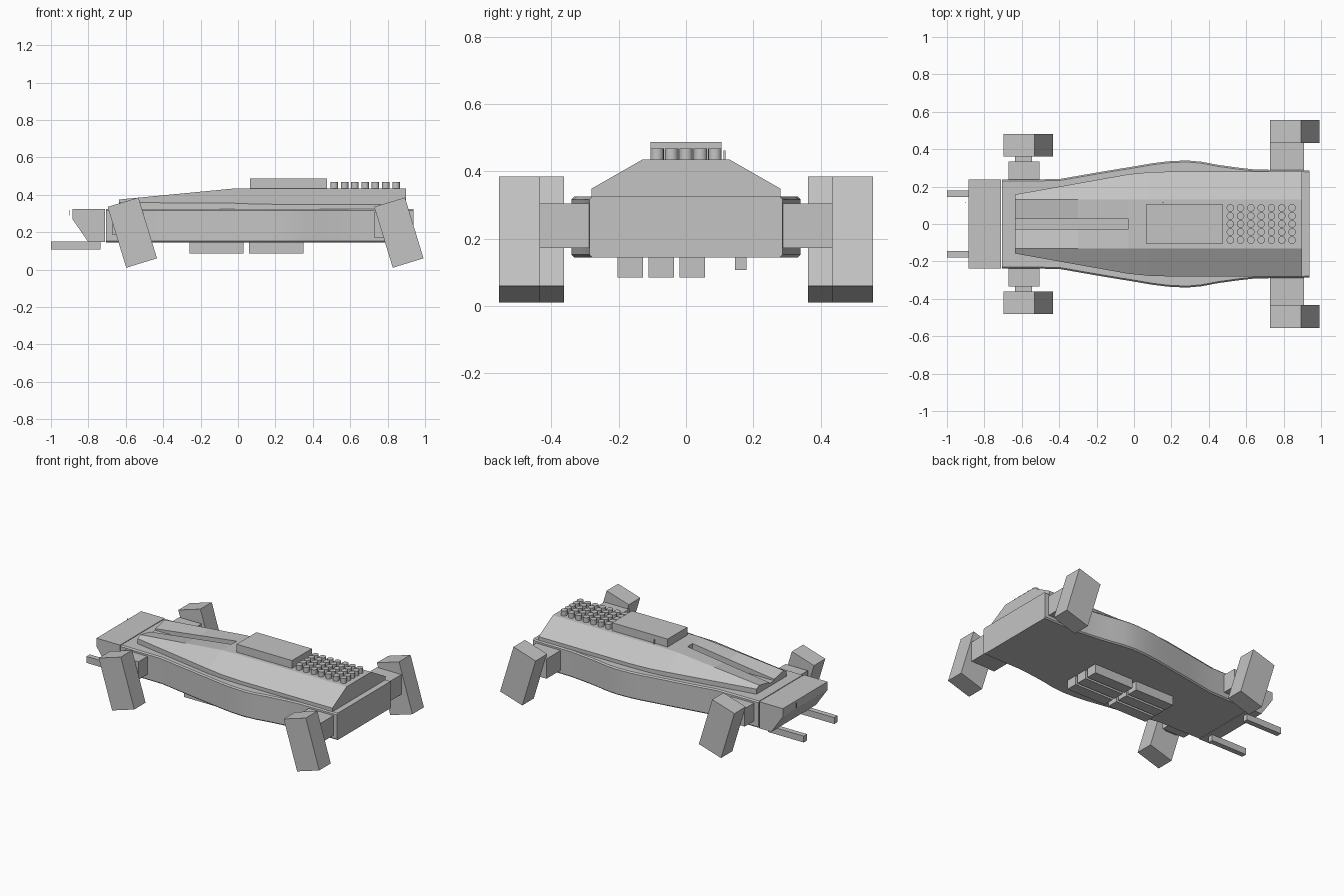
import bpy, bmesh, math
from mathutils import Matrix

if "Cube" in bpy.data.objects:
    bpy.data.objects.remove(bpy.data.objects["Cube"])

GREY = (0.55, 0.55, 0.55, 1)
grey = bpy.data.materials.new("plain grey")
grey.use_nodes = True
grey.diffuse_color = GREY
grey.node_tree.nodes["Principled BSDF"].inputs["Base Color"].default_value = GREY


def finish(name, bm, smooth=False):
    """Turn a bmesh into a named grey object."""
    bmesh.ops.recalc_face_normals(bm, faces=bm.faces)
    mesh = bpy.data.meshes.new(name)
    bm.to_mesh(mesh)
    bm.free()
    obj = bpy.data.objects.new(name, mesh)
    bpy.context.collection.objects.link(obj)
    mesh.materials.append(grey)
    if smooth:
        bpy.ops.object.select_all(action='DESELECT')
        obj.select_set(True)
        bpy.context.view_layer.objects.active = obj
        bpy.ops.object.shade_smooth_by_angle(angle=math.radians(25))
    return obj


def box(name, x, y, z, tilt=0):
    """Box from its ranges, tilted about its own centre in degrees."""
    bm = bmesh.new()
    mid = [(r[0] + r[1]) / 2 for r in (x, y, z)]
    size = [abs(r[1] - r[0]) for r in (x, y, z)]
    m = (Matrix.Translation(mid) @ Matrix.Rotation(math.radians(tilt), 4, 'Y')
         @ Matrix.Diagonal((*size, 1)))
    bmesh.ops.create_cube(bm, size=1, matrix=m)
    return finish(name, bm)


def loft(name, rings, smooth=False):
    """Skin matching closed rings and cap both ends."""
    bm = bmesh.new()
    loops = [[bm.verts.new(p) for p in ring] for ring in rings]
    n = len(loops[0])
    for a, b in zip(loops, loops[1:]):
        for i in range(n):
            j = (i + 1) % n
            bm.faces.new((a[i], a[j], b[j], b[i]))
    bm.faces.new(loops[0])
    bm.faces.new(loops[-1])
    return finish(name, bm, smooth)


# Hull with bulging sides
outline = [(-0.705, 0.237), (-0.4, 0.24), (-0.2, 0.275), (0, 0.308),
           (0.1, 0.325), (0.18, 0.335), (0.28, 0.34), (0.36, 0.333),
           (0.45, 0.316), (0.55, 0.302), (0.65, 0.291), (0.937, 0.287)]
rings = []
for x, w in outline:
    half = [(w - 0.008, 0.145), (w, 0.153), (w, 0.317), (w - 0.008, 0.325)]
    rings.append([(x, y, z) for y, z in half]
                 + [(x, -y, z) for y, z in reversed(half)])
loft("hull", rings, smooth=True)

# Nose block with an undercut front
profile = [(-0.71, 0.147), (-0.80, 0.147), (-0.885, 0.27),
           (-0.885, 0.325), (-0.71, 0.325)]
loft("nose", [[(x, y, z) for x, z in profile] for y in (-0.237, 0.237)])

# Upper deck: flat crown, sloping shoulders, scooped front
stations = [(-0.635, 0.158, 0.375, 0.02), (-0.3, 0.218, 0.407, 0.009),
            (-0.03, 0.266, 0.433, 0), (0.08, 0.277, 0.435, 0),
            (0.22, 0.281, 0.435, 0), (0.898, 0.281, 0.435, 0)]
rings = []
for x, w, top, dip in stations:
    half = [(w, 0.32), (w, top - 0.57 * (w - 0.13)), (0.13, top),
            (0.03, top - dip)]
    rings.append([(x, y, z) for y, z in half]
                 + [(x, -y, z) for y, z in reversed(half)])
deck = loft("upper_deck", rings)

# Long slot cut into the front of the deck
cutter = box("slot_cutter", (-0.7, -0.03), (-0.027, 0.027), (0.345, 0.5))
cutter.hide_render = True
cutter.hide_viewport = True
cut = deck.modifiers.new("slot", 'BOOLEAN')
cut.operation = 'DIFFERENCE'
cut.solver = 'EXACT'
cut.object = cutter

# Deck housing and rows of studs
box("deck_housing", (0.063, 0.475), (-0.105, 0.105), (0.43, 0.488))
bm = bmesh.new()
for col in range(7):
    for row in range(-2, 3):
        spot = (0.515 + col * 0.055, row * 0.043, 0.45)
        bmesh.ops.create_cone(bm, cap_ends=True, segments=16, radius1=0.02,
                              radius2=0.02, depth=0.036,
                              matrix=Matrix.Translation(spot))
finish("deck_studs", bm, smooth=True)

# Legs and their mounts, mirrored left and right
for side, s in (("left", 1), ("right", -1)):
    def pair(name, x, y, z, tilt=0):
        box(side + "_" + name, x, (s * y[0], s * y[1]), z, tilt)

    pair("front_mount", (-0.67, -0.505), (0.22, 0.335), (0.185, 0.305))
    pair("front_axle", (-0.635, -0.545), (0.33, 0.37), (0.2, 0.29))
    pair("front_leg", (-0.651, -0.479), (0.362, 0.482), (0.028, 0.368), -17)
    pair("rear_mount", (0.728, 0.91), (0.27, 0.44), (0.172, 0.305))
    pair("rear_leg", (0.774, 0.946), (0.433, 0.555), (0.028, 0.368), -17)
    pair("front_prong", (-1, -0.735), (0.145, 0.18), (0.107, 0.15))

# Six pods under the belly
for i, x in enumerate((-0.26, 0.06)):
    for j, y in enumerate((-0.203, -0.111, -0.019)):
        box(f"belly_pod_{i}_{j}", (x, x + 0.29), (y, y + 0.075),
            (0.085, 0.15))

# Two tiny standing markers
for name, x, z in (("deck_marker", 0.155, 0.435), ("nose_marker", -0.9, 0.29)):
    box(name, (x - 0.002, x + 0.002), (0.112, 0.118), (z, z + 0.028))
